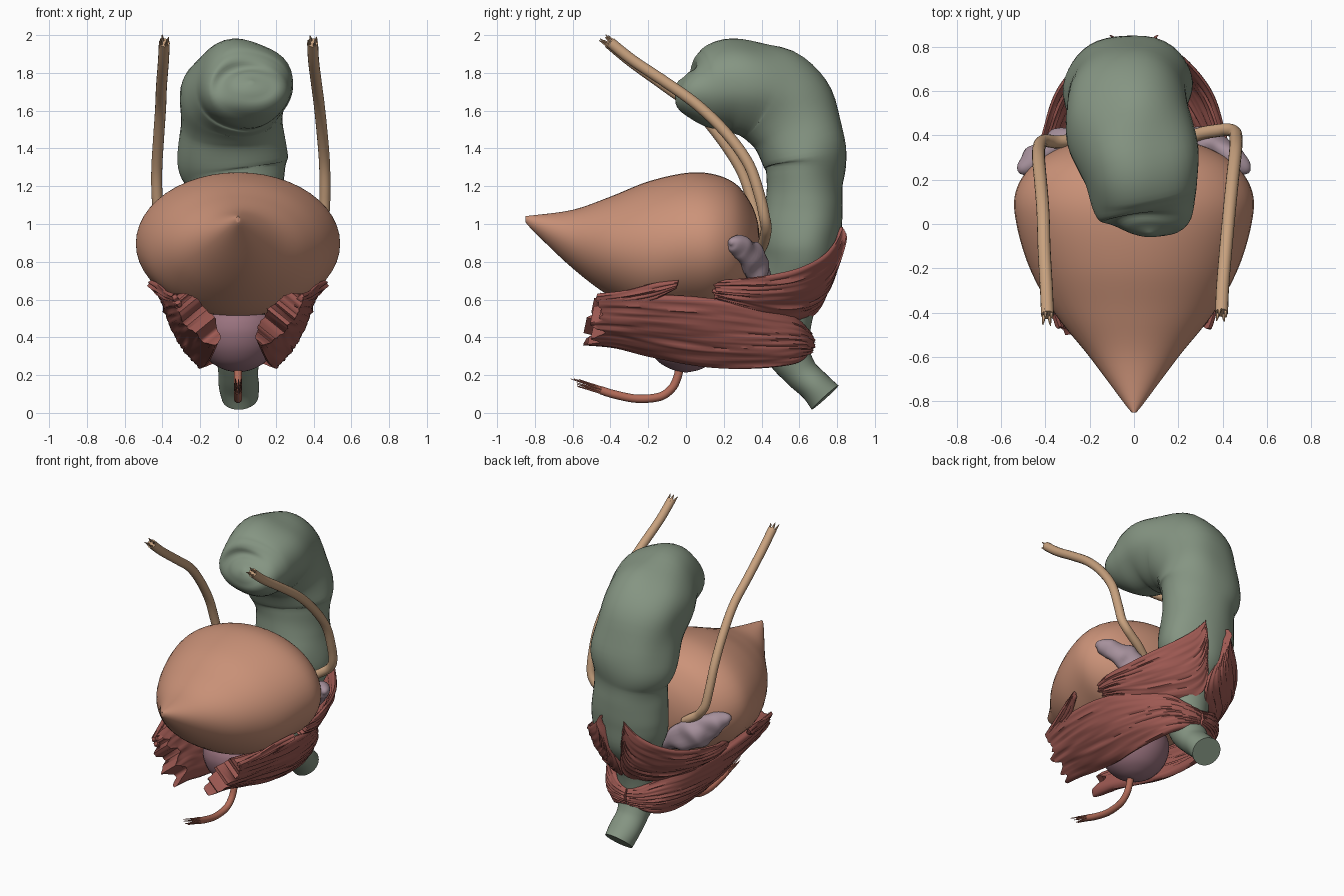
import bpy, bmesh, math, random
from mathutils import Vector, noise

if "Cube" in bpy.data.objects:
    bpy.data.objects.remove(bpy.data.objects["Cube"])

random.seed(4)


def material(name, rgb):
    m = bpy.data.materials.new(name)
    m.diffuse_color = (*rgb, 1)
    m.use_nodes = True
    m.node_tree.nodes["Principled BSDF"].inputs["Base Color"].default_value = m.diffuse_color
    return m


TAN_PINK = material("bladder", (0.60, 0.29, 0.19))
GREEN = material("bowel", (0.235, 0.30, 0.225))
RED = material("muscle", (0.34, 0.10, 0.085))
TAN = material("duct", (0.58, 0.36, 0.21))
LILAC = material("vesicle", (0.38, 0.28, 0.33))
MAUVE = material("gland", (0.32, 0.17, 0.21))
CORAL = material("urethra", (0.45, 0.15, 0.10))


def spline(rows, steps):
    """Catmull-Rom through rows of equal-length tuples."""
    out, n = [], len(rows)
    for i in range(n - 1):
        a, b, c, d = (rows[max(0, min(n - 1, i + k))] for k in (-1, 0, 1, 2))
        for s in range(steps + (i == n - 2)):
            t = s / steps
            out.append([0.5 * (2 * q + (r - p) * t + (2 * p - 5 * q + 4 * r - u) * t * t
                               + (3 * q - p - 3 * r + u) * t ** 3)
                        for p, q, r, u in zip(a, b, c, d)])
    return out


def finish(name, bm, mat, angle=45):
    bmesh.ops.recalc_face_normals(bm, faces=bm.faces)
    me = bpy.data.meshes.new(name)
    bm.to_mesh(me)
    bm.free()
    me.shade_smooth()
    me.set_sharp_from_angle(angle=math.radians(angle))
    me.materials.append(mat)
    ob = bpy.data.objects.new(name, me)
    bpy.context.collection.objects.link(ob)
    return ob


def skin(bm, rows, sides, steps, axis=None, lump=0.0, freq=5):
    """Tube through rows of (x, y, z, half width, half depth)."""
    pts = spline(rows, steps)
    side, rings = Vector((1, 0, 0)), []
    for i, p in enumerate(pts):
        c = Vector(p[:3])
        t = axis or (Vector(pts[min(i + 1, len(pts) - 1)][:3]) - Vector(pts[max(i - 1, 0)][:3])).normalized()
        side = (side - t * side.dot(t)).normalized()
        up = t.cross(side)
        ring = []
        for k in range(sides):
            a = math.tau * k / sides
            v = c + side * math.cos(a) * max(p[3], .002) + up * math.sin(a) * max(p[4], .002)
            if lump:
                v += (v - c) * lump * noise.noise(v * freq)
            ring.append(bm.verts.new(v))
        rings.append(ring)
    for r, q in zip(rings, rings[1:]):
        for k in range(sides):
            j = (k + 1) % sides
            bm.faces.new((r[k], r[j], q[j], q[k]))
    bm.faces.new(rings[0])
    bm.faces.new(rings[-1])


def tube(name, rows, mat, sides=32, steps=6, **kw):
    bm = bmesh.new()
    skin(bm, rows, sides, steps, **kw)
    return finish(name, bm, mat)


# Bladder: sections along y, pointed apex at the front
bladder = [(-.85, 1.03, .006, .012), (-.82, 1.01, .035, .035), (-.6, .92, .20, .155),
           (-.4, .88, .36, .265), (-.2, .87, .47, .355), (0, .895, .53, .375),
           (.14, .895, .535, .37), (.26, .89, .465, .325), (.34, .88, .34, .235),
           (.38, .88, .19, .13), (.392, .88, .01, .01)]
tube("bladder", [(0, y, z, a, b) for y, z, a, b in bladder], TAN_PINK, 48, 6, axis=Vector((0, 1, 0)))

# Prostate below the bladder neck
tube("prostate", [(0, .0, z, r, r) for z, r in
                  ((.52, .20), (.48, .22), (.42, .225), (.34, .20), (.27, .145), (.23, .075), (.215, .01))],
     MAUVE, 40, 5, axis=Vector((0, 0, -1)))

# Rectum and lower colon
tube("rectum_and_colon", [
    (.01, .735, .08, .095, .095), (.005, .68, .14, .105, .085), (0, .60, .22, .105, .09), (0, .53, .35, .13, .125),
    (0, .54, .50, .14, .13), (0, .56, .66, .175, .165), (0, .60, .82, .24, .20), (0, .61, .95, .262, .21),
    (-.01, .62, 1.08, .26, .205), (-.02, .63, 1.22, .25, .205), (-.035, .63, 1.34, .28, .222),
    (-.035, .57, 1.54, .285, .25), (-.02, .43, 1.69, .285, .26), (.03, .25, 1.735, .265, .245),
    (.055, .11, 1.715, .245, .21), (.07, .03, 1.715, .20, .15), (.07, -.02, 1.735, .11, .08),
    (.07, -.045, 1.75, .01, .01)], GREEN, 40, 6, lump=.13, freq=3.5)


# Ducts and tubes with torn ends
def torn_tube(name, path, r, mat, tips, reach):
    bm = bmesh.new()
    skin(bm, [(*p, r, r) for p in path], 16, 6)
    end = Vector(path[0])
    d = (end - Vector(path[1])).normalized()
    u = Vector((1, 0, 0))
    w = d.cross(u).normalized()
    for k in range(tips):
        a = math.tau * k / tips + .5
        o = (u * math.cos(a) + w * math.sin(a)) * r * .6
        tip = end + o * 1.5 + d * reach * random.uniform(.6, 1)
        skin(bm, [(*(end + o - d * .02), r * .4, r * .4), (*((end + o + tip) / 2), r * .22, r * .22),
                  (*tip, .002, .002)], 6, 3)
    return finish(name, bm, mat)


torn_tube("vas_deferens_right", [
    (.395, -.40, 1.96), (.40, -.28, 1.865), (.415, -.10, 1.745), (.43, .06, 1.63), (.445, .21, 1.485),
    (.458, .33, 1.32), (.46, .39, 1.15), (.452, .415, 1.04), (.42, .425, .98), (.37, .42, .94),
    (.31, .41, .90), (.25, .39, .86)], .029, TAN, 4, .05)
torn_tube("vas_deferens_left", [
    (-.39, -.41, 1.96), (-.395, -.29, 1.86), (-.405, -.11, 1.73), (-.41, .05, 1.61), (-.42, .18, 1.46),
    (-.43, .29, 1.29), (-.428, .345, 1.14), (-.415, .37, 1.03), (-.39, .375, .975), (-.35, .37, .93),
    (-.29, .375, .89), (-.25, .37, .86)], .029, TAN, 4, .05)
torn_tube("urethra", [
    (0, -.45, .12), (0, -.38, .098), (0, -.26, .075), (0, -.14, .085), (0, -.075, .13),
    (0, -.045, .19), (0, -.03, .26)], .022, CORAL, 7, .19)

# Seminal vesicles: lumpy pouches behind the bladder
for s, label in ((1, "right"), (-1, "left")):
    tube("seminal_vesicle_" + label, [
        (s * .52, .235, .90, .01, .01), (s * .50, .25, .90, .04, .04), (s * .45, .285, .88, .055, .06),
        (s * .40, .33, .835, .055, .08), (s * .34, .35, .80, .07, .10), (s * .27, .375, .755, .06, .095),
        (s * .19, .385, .72, .06, .08), (s * .10, .38, .66, .03, .035)],
        LILAC, 20, 6, lump=.45, freq=10)


# Muscle sheets: ribbons between an upper and a lower edge, with fibre ridges
def muscle(name, stations, thick, ragged=0.0, rows=32, bulge=.03, inner=0.0):
    pts = spline(stations, 8)
    n = len(pts)
    for s, label in ((1, "right"), (-1, "left")):
        jag = [(noise.noise(Vector((k * .17, s, 1))) + .4 * noise.noise(Vector((k * .45, s, 5)))) * 1.4 * ragged
               for k in range(rows + 1)]
        bm = bmesh.new()
        grids = ([], [])
        for i, p in enumerate(pts):
            hi, lo = Vector(p[:3]), Vector(p[3:])
            q = pts[min(i + 1, n - 1)]
            o = pts[max(i - 1, 0)]
            along = (Vector(q[:3]) + Vector(q[3:]) - Vector(o[:3]) - Vector(o[3:])).normalized()
            out = along.cross(lo - hi).normalized()
            if out.dot(Vector((hi.x + lo.x + .02, (hi.y + lo.y) * .5 - .1, 0))) < 0:
                out = -out
            fade = max(0, 1 - i / 6)
            extra = inner * max(0, 1 - i / (n * .6))
            for g in grids:
                g.append([])
            for k in range(rows + 1):
                v = k / rows
                c = hi.lerp(lo, v) + along * jag[k] * fade
                body = math.sin(math.pi * v) ** .5 if 0 < k < rows else 0
                ridge = noise.noise(Vector((i * .07, k * .6, 3))) * .013
                half = thick * (.15 + .35 * body)
                c += out * (bulge * math.sin(math.pi * v))
                for g, w in zip(grids, (half + ridge, -half + ridge - extra * body)):
                    x = c + out * w
                    x.x = max(x.x, 0) * s
                    g[i].append(bm.verts.new(x))
        for g in grids:
            for i in range(n - 1):
                for k in range(rows):
                    bm.faces.new((g[i][k], g[i + 1][k], g[i + 1][k + 1], g[i][k + 1]))
        a, b = grids
        for i in range(n - 1):
            for k in (0, rows):
                bm.faces.new((a[i][k], a[i + 1][k], b[i + 1][k], b[i][k]))
        for k in range(rows):
            for i in (0, n - 1):
                bm.faces.new((a[i][k], a[i][k + 1], b[i][k + 1], b[i][k]))
        finish(name + "_" + label, bm, RED, 60)


# Sling running from the front around the back of the rectum
muscle("sling_muscle", [
    (.34, -.44, .62, .12, -.49, .36), (.37, -.33, .62, .12, -.36, .345), (.395, -.18, .62, .14, -.18, .30),
    (.40, .05, .61, .17, .03, .255), (.37, .25, .585, .19, .22, .24), (.29, .43, .55, .185, .42, .24),
    (.19, .565, .51, .15, .55, .255), (.10, .625, .46, .08, .605, .28), (0, .645, .43, 0, .625, .30)],
    .06, .08, inner=.08, bulge=.02)

# Upper rear sheets, rising to a point at the back
muscle("rear_muscle", [
    (.42, .15, .70, .36, .16, .60), (.43, .28, .71, .33, .29, .55), (.405, .43, .725, .25, .43, .505),
    (.35, .59, .76, .15, .57, .49), (.25, .72, .825, .03, .67, .52), (.16, .79, .90, .0, .73, .62),
    (.09, .825, .985, .07, .815, .90)], .035, .03, bulge=.02)

# Small torn flaps at the front, against the bladder
muscle("front_flap", [
    (.34, -.47, .63, .30, -.45, .56), (.385, -.32, .65, .35, -.31, .58), (.43, -.17, .685, .39, -.17, .60),
    (.465, -.04, .70, .445, -.05, .66)], .03, .03, 12, .005)
